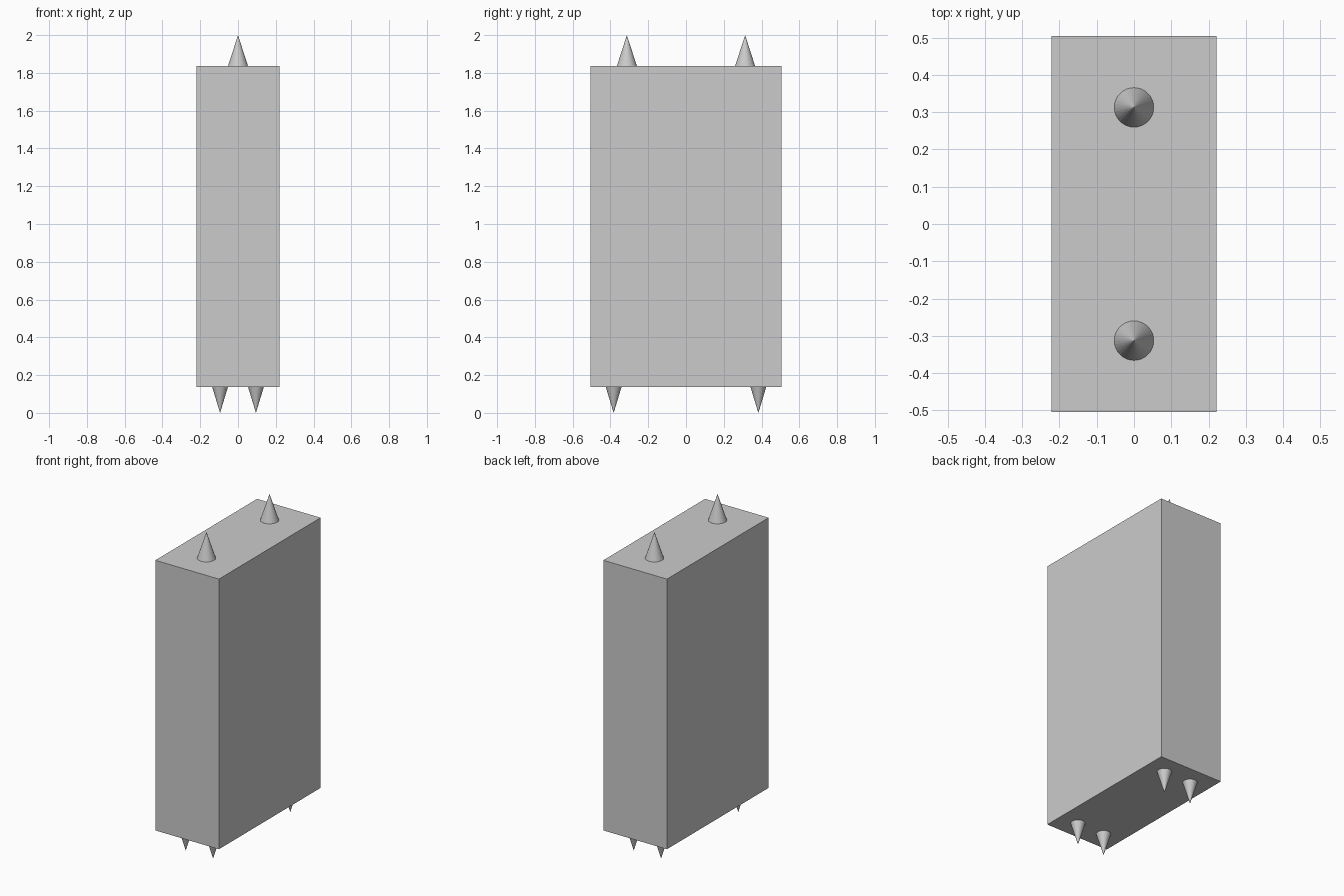
import bpy
from math import pi

if "Cube" in bpy.data.objects:
    bpy.data.objects.remove(bpy.data.objects["Cube"])

Z0, Z1 = 0.138, 1.836  # bottom and top of the body


def spike(name, x, y, base_z, tip_z, radius):
    """Cone with its base on the body and its tip at tip_z."""
    bpy.ops.mesh.primitive_cone_add(
        vertices=32, radius1=radius, radius2=0, depth=abs(tip_z - base_z),
        location=(x, y, (base_z + tip_z) / 2),
        rotation=(pi if tip_z < base_z else 0, 0, 0))
    bpy.context.object.name = name


# Main block
bpy.ops.mesh.primitive_cube_add(size=1, location=(0, 0, (Z0 + Z1) / 2))
body = bpy.context.object
body.name = "body"
body.scale = (0.442, 1.01, Z1 - Z0)
bpy.ops.object.transform_apply(location=False, rotation=False, scale=True)

for sy, end in ((-1, "front"), (1, "back")):
    # Upward spikes on the top face
    spike(f"top_spike_{end}", 0, sy * 0.313, Z1, 2.0, 0.053)
    # Downward spike feet
    for sx, side in ((-1, "left"), (1, "right")):
        spike(f"foot_spike_{end}_{side}", sx * 0.095, sy * 0.383, Z0, 0.0, 0.042)
